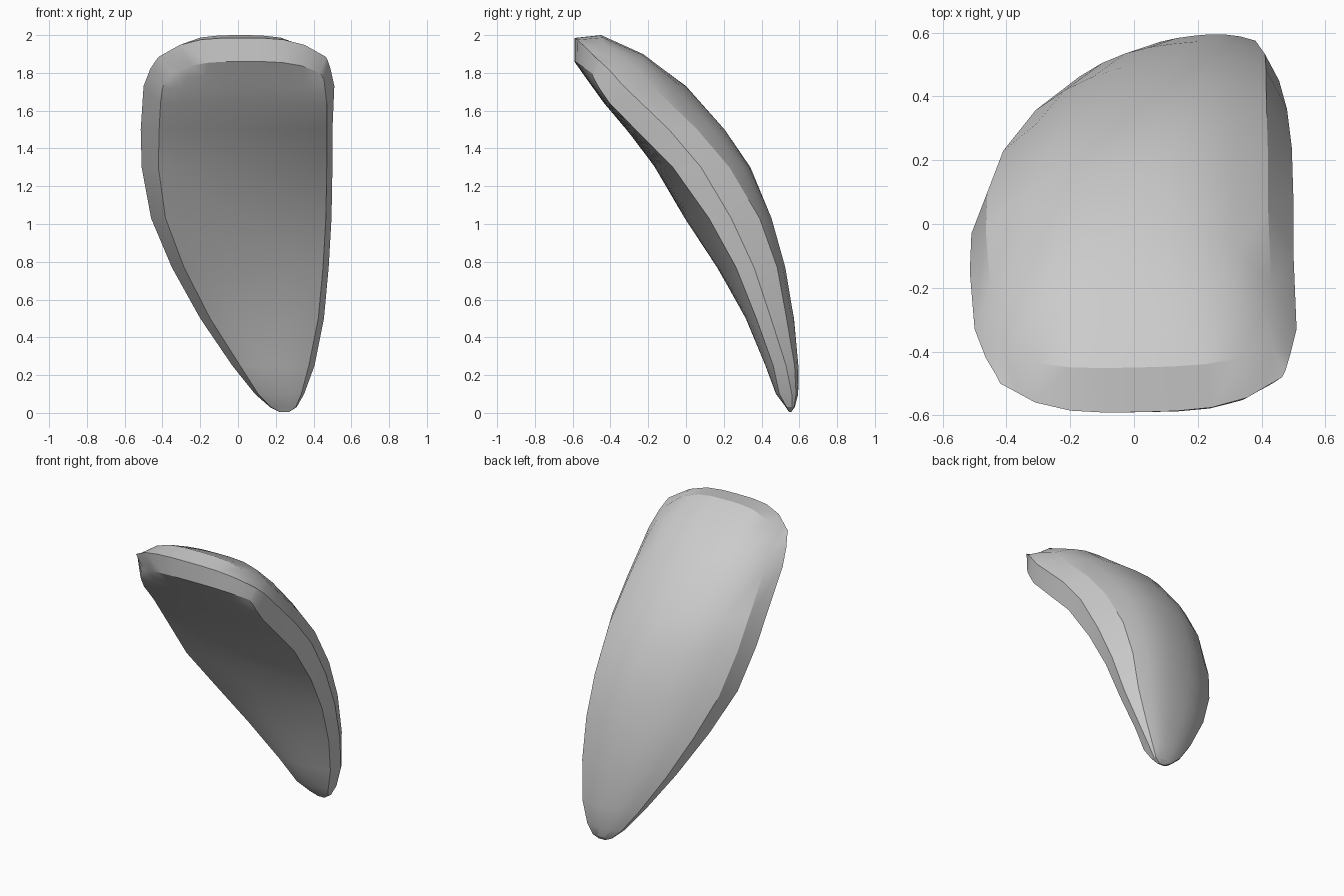
import bpy
import bmesh
from mathutils import Vector

cube = bpy.data.objects.get("Cube")
if cube:
    bpy.data.objects.remove(cube, do_unlink=True)

# Plate stations, top to tip: height, left edge x y, right edge x y, crown y, crown height
BACK = [
    (1.885, -.42, -.5, .465, -.48, -.59, 1.985),
    (1.865, -.435, -.47, .475, -.46, -.45, 2),
    (1.82, -.465, -.42, .49, -.41, -.23, 1.9),
    (1.73, -.5, -.33, .51, -.33, 0, 1.73),
    (1.5, -.515, -.15, .5, -.09, .2, 1.5),
    (1.3, -.51, -.03, .5, .08, .33, 1.3),
    (1.03, -.46, .1, .495, .24, .435, 1.03),
    (.77, -.35, .25, .48, .36, .51, .77),
    (.5, -.2, .39, .455, .45, .565, .5),
    (.25, -.03, .49, .405, .53, .59, .25),
    (.1, .09, .54, .35, .56, .592, .1),
    (.03, .17, .555, .31, .56, .575, .03),
    (.005, .22, .55, .27, .55, .555, .005),
]
# Upper stations of the front side
FRONT_TOP = [
    (1.8, -.35, -.515, .435, -.5, -.59, 1.86),
    (1.765, -.375, -.505, .455, -.485, -.54, 1.79),
    (1.72, -.4, -.48, .46, -.46, -.49, 1.72),
    (1.64, -.41, -.43, .47, -.405, -.43, 1.64),
]
SPAN = 8


def front_station(row):
    """Inset a back station to get the front side at the same height."""
    z, xl, yl, xr, yr = row[:5]
    depth = min(.065 + .05 * z * z, .9 * z)
    fade = min(1, z * 5)
    yl, yr = yl - depth * .9, yr - depth
    middle = (yl + yr) / 2 - .02 * fade
    return (z, xl + (.03 + .045 * z) * fade, yl, xr - .03 * fade, yr, middle, z)


def arc(a, b, crown_y, crown_z, power):
    """Bowed row of points from a to b."""
    mid = (a + b) / 2
    bow = Vector((0, crown_y - mid.y, crown_z - mid.z))
    return [a.lerp(b, k / SPAN) + bow * (1 - abs(2 * k / SPAN - 1) ** power)
            for k in range(SPAN + 1)]


def build_row(row, bevel):
    """Edge point, bowed middle and edge point of one station."""
    z, xl, yl, xr, yr, crown_y, crown_z = row
    left, right = Vector((xl, yl, z)), Vector((xr, yr, z))
    power = 3.4 if crown_z - z > .05 else 2.5
    if bevel == 0:
        pts = arc(left, right, crown_y, crown_z, power)
        return [left, (left + pts[1]) / 2] + pts[1:-1] + [(pts[-2] + right) / 2, right]
    inner_l = left + Vector((.05, .13, 0)) * bevel
    inner_r = right + Vector((-.08, .15, 0)) * bevel
    return [left] + arc(inner_l, inner_r, crown_y, crown_z, power) + [right]


def grid(bm, rows):
    """Skin the rows and return the vertices."""
    verts = [[bm.verts.new(p) for p in row] for row in rows]
    for r0, r1 in zip(verts, verts[1:]):
        for k in range(len(r0) - 1):
            bm.faces.new((r0[k], r0[k + 1], r1[k + 1], r1[k]))
    return verts


def border(v):
    """Walk round the edge of a grid."""
    return v[0] + [r[-1] for r in v[1:-1]] + v[-1][::-1] + [r[0] for r in v[-2:0:-1]]


bm = bmesh.new()
# Domed back with bevelled sides
back = grid(bm, [build_row(r, min(1, i * .5, .05 + r[0])) for i, r in enumerate(BACK)])
# Gently bowed front
front_rows = FRONT_TOP + [front_station(r) for r in BACK[len(FRONT_TOP):]]
front = grid(bm, [build_row(r, 0) for r in front_rows])
# Rim joining the two sides
outer, inner = border(back), border(front)
for k in range(len(outer)):
    bm.faces.new((outer[k - 1], outer[k], inner[k], inner[k - 1]))
bmesh.ops.recalc_face_normals(bm, faces=bm.faces)

mesh = bpy.data.meshes.new("curved_plate")
bm.to_mesh(mesh)
bm.free()
plate = bpy.data.objects.new("curved_plate", mesh)
bpy.context.collection.objects.link(plate)

# Plain grey finish
grey = bpy.data.materials.new("light_grey")
grey.use_nodes = True
colour = (.6, .6, .6, 1)
grey.diffuse_color = colour
grey.node_tree.nodes["Principled BSDF"].inputs["Base Color"].default_value = colour
mesh.materials.append(grey)

bpy.ops.object.select_all(action="DESELECT")
plate.select_set(True)
bpy.context.view_layer.objects.active = plate
bpy.ops.object.shade_smooth_by_angle(angle=.4)
